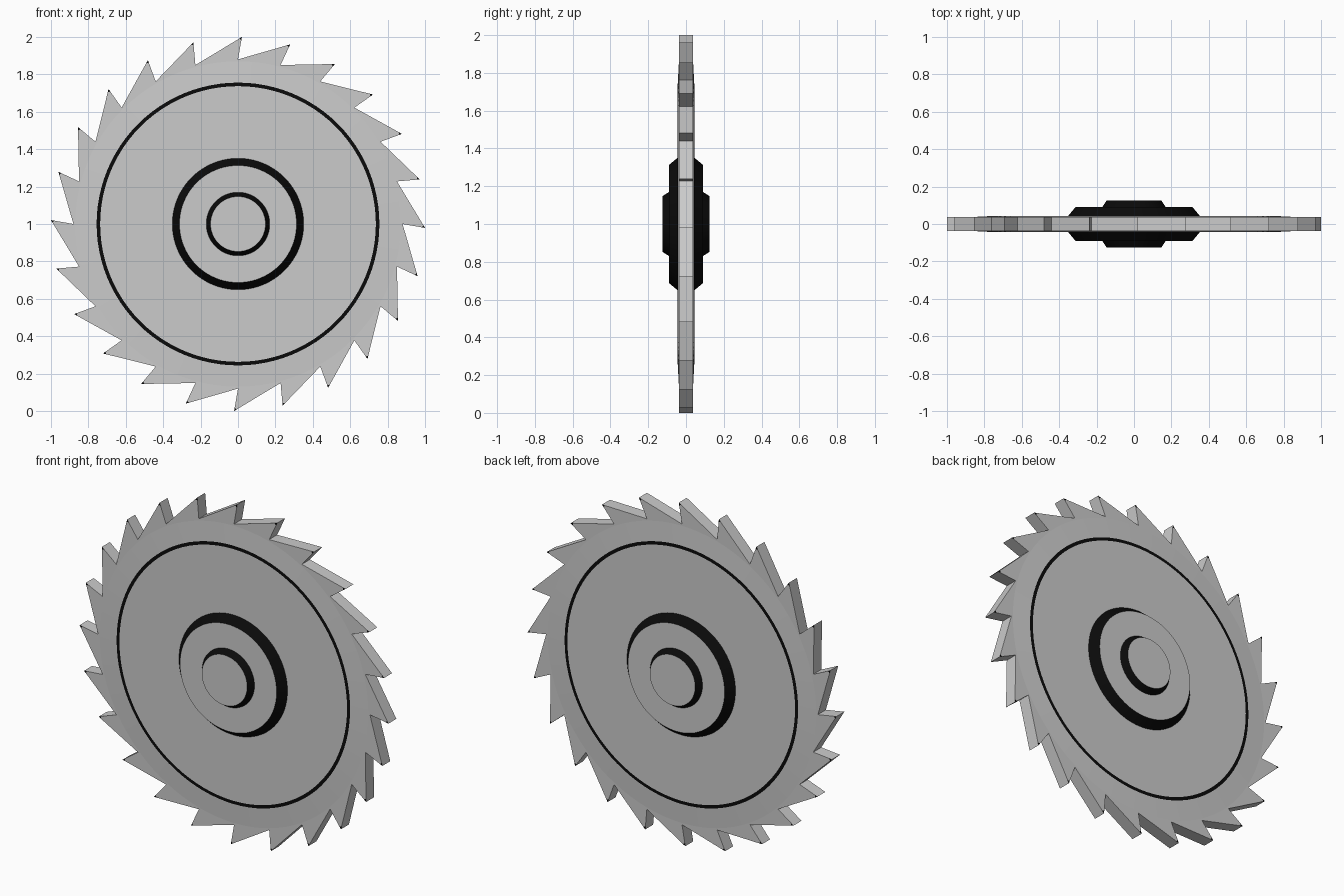
import bpy, bmesh, math

if "Cube" in bpy.data.objects:
    bpy.data.objects.remove(bpy.data.objects["Cube"])


def material(name, v):
    m = bpy.data.materials.new(name)
    m.diffuse_color = (v, v, v, 1)
    m.use_nodes = True
    m.node_tree.nodes["Principled BSDF"].inputs["Base Color"].default_value = m.diffuse_color
    return m


STEEL = material("steel grey", 0.6)
BLACK = material("black trim", 0.003)
CZ = 1.0


def finish(name, bm):
    bmesh.ops.recalc_face_normals(bm, faces=bm.faces[:])
    me = bpy.data.meshes.new(name)
    bm.to_mesh(me)
    bm.free()
    me.materials.append(STEEL)
    me.materials.append(BLACK)
    ob = bpy.data.objects.new(name, me)
    bpy.context.collection.objects.link(ob)
    return ob


# Round part turned about the y axis; half profile (r, y) is mirrored to the back
def turned(name, half, mats, n=96):
    prof = half + [(r, -y) for r, y in reversed(half)]
    cols = mats + [0] + mats[::-1]
    bm = bmesh.new()
    rings = []
    for r, y in prof:
        rings.append([bm.verts.new((r * math.cos(2 * math.pi * i / n), y,
                                    CZ + r * math.sin(2 * math.pi * i / n))) for i in range(n)])
    bm.faces.new(rings[0])
    bm.faces.new(rings[-1])
    for k in range(len(rings) - 1):
        a, b = rings[k], rings[k + 1]
        for i in range(n):
            j = (i + 1) % n
            f = bm.faces.new((a[i], a[j], b[j], b[i]))
            f.material_index = cols[k]
            f.smooth = True
    ob = finish(name, bm)
    # flat caps and crisp rims
    bpy.ops.object.select_all(action='DESELECT')
    ob.select_set(True)
    bpy.context.view_layer.objects.active = ob
    bpy.ops.object.shade_smooth_by_angle(angle=math.radians(2.5))
    return ob


# Toothed blade: 24 raked teeth with small dark tips
def blade(teeth=24, tip_r=1.0, root_r=0.88, half=0.037):
    step = 2 * math.pi / teeth
    lean = math.radians(1.2)

    def polar(r, a):
        return (r * math.cos(a), r * math.sin(a))

    def mix(p, q, t):
        return (p[0] + (q[0] - p[0]) * t, p[1] + (q[1] - p[1]) * t)

    pts = []
    for k in range(teeth):
        root = polar(root_r, k * step)
        tip = polar(tip_r, k * step - lean)
        nxt = polar(root_r, (k + 1) * step)
        pts += [root, mix(tip, root, 0.14), tip, mix(tip, nxt, 0.06)]
    bm = bmesh.new()
    sides = [[bm.verts.new((x, y, CZ + z)) for x, z in pts] for y in (-half, half)]
    for s in sides:
        bm.faces.new([v for i, v in enumerate(s) if i % 4 != 2])
        for i in range(2, len(s), 4):
            bm.faces.new((s[i - 1], s[i], s[i + 1])).material_index = 1
    f, b = sides
    for i in range(len(f)):
        j = (i + 1) % len(f)
        bm.faces.new((f[i], f[j], b[j], b[i]))
    return finish("toothed_blade", bm)


blade()
# Raised disc with a thin dark ring
turned("blade_disc", [(0.737, 0.044), (0.756, 0.043), (0.87, 0.037)], [1, 0])
# Stepped hub with dark sloping sides
turned("hub_flange", [(0.313, 0.09), (0.353, 0.042)], [1])
turned("hub_cap", [(0.147, 0.125), (0.171, 0.088)], [1])
